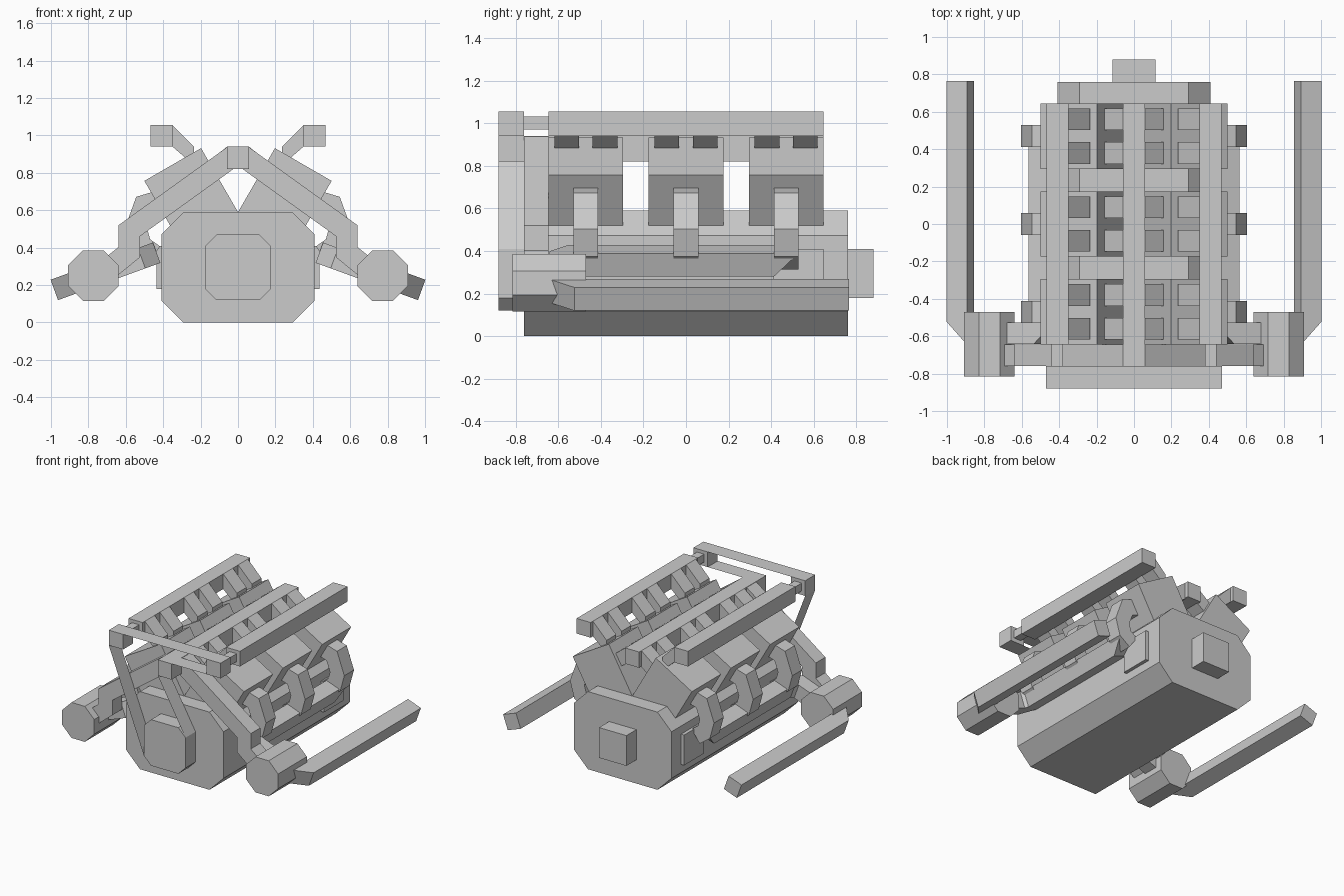
import bpy, bmesh, math
from mathutils import Vector

if "Cube" in bpy.data.objects:
    bpy.data.objects.remove(bpy.data.objects["Cube"])

X, Y, Z = Vector((1, 0, 0)), Vector((0, 1, 0)), Vector((0, 0, 1))


def finish(name, bm):
    bmesh.ops.recalc_face_normals(bm, faces=bm.faces)
    me = bpy.data.meshes.new(name)
    bm.to_mesh(me)
    bm.free()
    ob = bpy.data.objects.new(name, me)
    bpy.context.collection.objects.link(ob)
    return ob


def prism(name, pts, lo, hi, a=X, b=Z, n=Y, origin=Vector()):
    """Extrude a 2D outline (axes a, b) along n from lo to hi."""
    bm = bmesh.new()
    ends = [[bm.verts.new(origin + a * p + b * q + n * d) for p, q in pts] for d in (lo, hi)]
    bm.faces.new(ends[0])
    bm.faces.new(ends[1])
    for i in range(len(pts)):
        j = (i + 1) % len(pts)
        bm.faces.new((ends[0][i], ends[0][j], ends[1][j], ends[1][i]))
    return finish(name, bm)


def strip(path, w):
    """Mitred outline of constant width around a 2D path."""
    path = [Vector(p) for p in path]
    left, right = [], []
    for i, p in enumerate(path):
        d0 = (p - path[i - 1]).normalized() if i else None
        d1 = (path[i + 1] - p).normalized() if i < len(path) - 1 else None
        d0, d1 = d0 or d1, d1 or d0
        n0, n1 = Vector((-d0.y, d0.x)), Vector((-d1.y, d1.x))
        m = (n0 + n1).normalized()
        m *= w / 2 / m.dot(n0)
        left.append(p + m)
        right.append(p - m)
    return left + right[::-1]


def rect(x0, x1, z0, z1):
    return [(x0, z0), (x1, z0), (x1, z1), (x0, z1)]


def octagon(x, z0, z1, c):
    return [(-x + c, z0), (x - c, z0), (x, z0 + c), (x, z1 - c),
            (x - c, z1), (-x + c, z1), (-x, z1 - c), (-x, z0 + c)]


# Crankcase, output boss, crank pulley
prism("crankcase", octagon(.41, 0, .59, .118), -.76, .76)
prism("output_boss", rect(-.115, .115, .18, .41), .76, .88)
prism("crank_pulley", octagon(.175, .12, .47, .06), -.88, -.76)

# Central plenum and its pulley
prism("central_plenum", rect(-.058, .058, .82, .94), -.76, .645)
prism("plenum_pulley", rect(-.058, .058, .82, .94), -.88, -.76)

# Serpentine belt: a thin open ribbon
belt = [(-.47, .94), (-.47, 1.055), (.47, 1.055), (.47, .94), (-.058, .94), (-.058, .82),
        (.175, .41), (.175, .18), (.115, .12), (-.115, .12), (-.175, .18)]
bm = bmesh.new()
rows = [(bm.verts.new((x, -.88, z)), bm.verts.new((x, -.76, z))) for x, z in belt]
for i in range(len(rows)):
    (p, q), (r, s) = rows[i - 1], rows[i]
    bm.faces.new((p, q, s, r))
finish("drive_belt", bm)

up, out = Vector((.5, .866)), Vector((.866, -.5))   # bank axes in x, z
foot = Vector((0, .59))
tilt = math.radians(20)

for side, s in (("left", -1), ("right", 1)):
    sx = X * s

    def part(name, pts, lo, hi):
        return prism(f"{side}_{name}", pts, lo, hi, a=sx)

    # Cylinders with intake runners and curved exhaust pipes
    for i, y in enumerate((-.47, 0, .47)):
        bank = [foot - up * .06, foot + up * .395, foot + up * .395 + out * .35, foot - up * .06 + out * .35]
        part(f"cylinder_{i}", bank, y - .175, y + .175)
        for k, d in enumerate((-.09, .09)):
            lo, hi = y + d - .058, y + d + .058
            part(f"rail_runner_{i}{k}", [(.235, .84), (.35, .94), (.35, 1.055), (.235, .94)], lo, hi)
            part(f"plenum_runner_{i}{k}", [(.05, .82), (.15, .75), (.2, .83), (.058, .94)], lo, hi)
        pipe = [(.40, .655), (.50, .625), (.545, .5), (.52, .41), (.45, .36)]
        part(f"exhaust_pipe_{i}", strip(pipe, .115), y - .058, y + .058)

    # Upper rail, shaft and pulley
    part("upper_rail", rect(.35, .468, .94, 1.055), -.645, .645)
    part("rail_shaft", rect(.38, .44, .97, 1.03), -.76, -.645)
    part("rail_pulley", rect(.35, .468, .94, 1.055), -.88, -.76)

    # Side cover plate
    part("side_plate", rect(.38, .436, .18, .41), .41, .645)

    # Boost pipe from plenum to turbo
    part("boost_pipe", strip([(0, .88), (.04, .88), (.582, .49), (.582, .375), (.70, .28)], .115), -.76, -.645)

    # Turbo drum
    c = (.773, .25)
    drum = [(c[0] + .146 * math.cos(math.radians(22.5 + 45 * k)),
             c[1] + .146 * math.sin(math.radians(22.5 + 45 * k))) for k in range(8)]
    part("turbo", drum, -.815, -.47)

    # Exhaust collector and tail pipe, in a plane tilted through the turbo
    a = Vector((-s * math.cos(tilt), 0, math.sin(tilt)))
    n = Vector((s * math.sin(tilt), 0, math.cos(tilt)))
    o = Vector((s * c[0], 0, c[1]))
    col = prism(f"{side}_collector", strip([(.05, -.583), (.25, -.583), (.302, -.53), (.302, .47)], .115),
                -.058, .058, a, Y, n, o)
    for v in col.data.vertices:
        if v.co.y > .4:
            v.co.y += .058 if (v.co - o).dot(n) > 0 else -.058
    prism(f"{side}_tail_pipe", strip([(.02, -.63), (-.08, -.59), (-.165, -.5), (-.165, .765)], .115),
          -.058, .058, a, Y, n, o)
